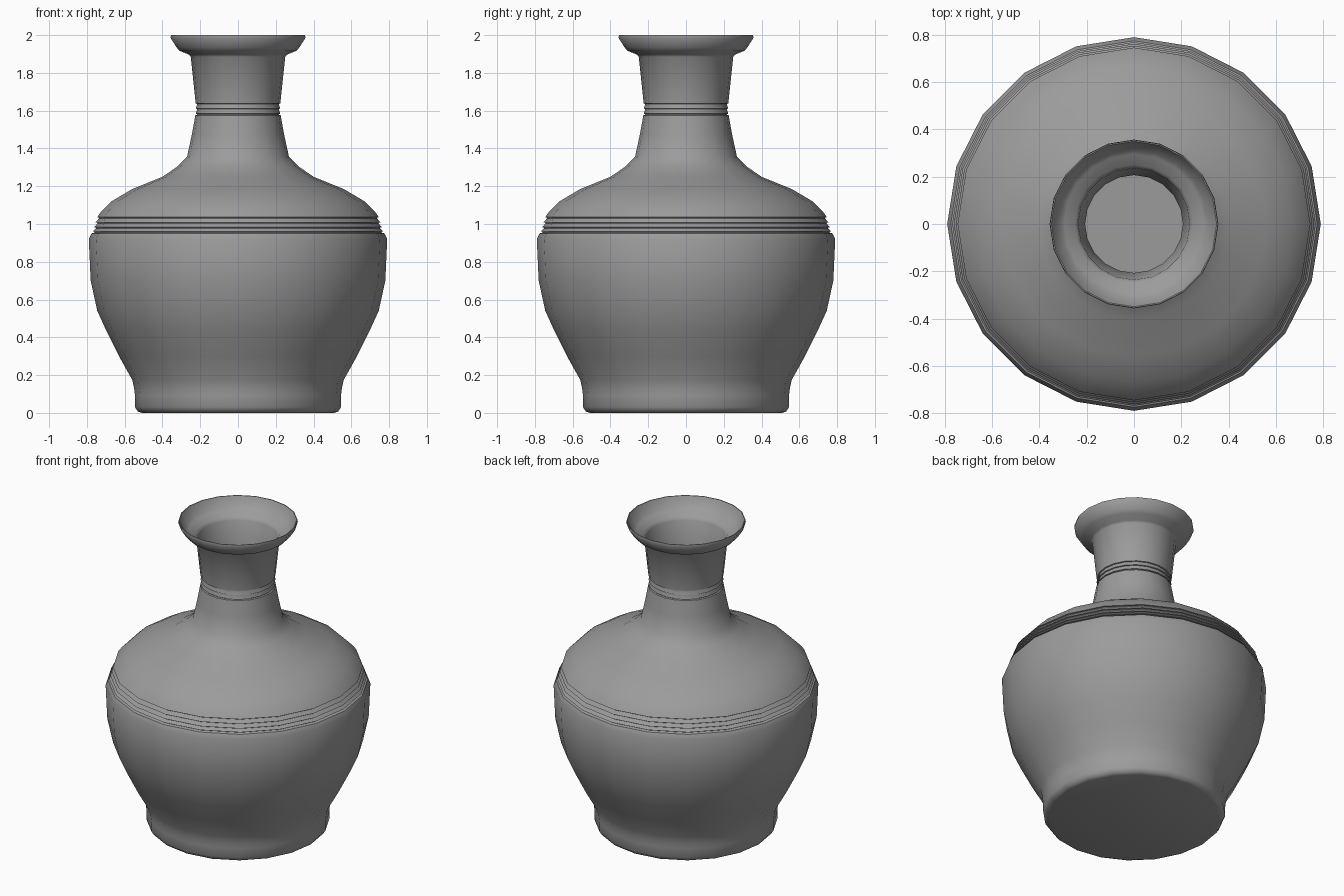
import bpy, bmesh, math

SIDES = 20

# Outer silhouette (radius, height), foot to lip
outer = [(0.51, 0.0), (0.53, 0.007), (0.545, 0.03), (0.545, 0.09), (0.55, 0.13),
         (0.56, 0.175), (0.63, 0.30), (0.695, 0.43), (0.745, 0.54), (0.78, 0.70),
         (0.79, 0.92), (0.775, 0.95)]
# Stepped bands around the shoulder
for r, z in [(0.769, 0.955), (0.762, 0.977), (0.754, 1.003), (0.746, 1.030)]:
    outer += [(r - 0.010, z), (r - 0.010, z + 0.004), (r, z + 0.006)]
# Shoulder and neck
outer += [(0.725, 1.065), (0.67, 1.12), (0.56, 1.185), (0.40, 1.25),
          (0.32, 1.305), (0.27, 1.355), (0.245, 1.47), (0.226, 1.575)]
# Narrow bands around the neck
for z in (1.578, 1.605, 1.632):
    outer += [(0.217, z), (0.217, z + 0.004), (0.224, z + 0.006)]
outer += [(0.25, 1.885), (0.26, 1.897), (0.31, 1.917), (0.325, 1.935), (0.357, 1.985), (0.355, 2.0)]

# Inner wall, lip down to the floor
inner = [(0.35, 2.0), (0.338, 1.975), (0.312, 1.94), (0.295, 1.927), (0.25, 1.91),
         (0.236, 1.89), (0.207, 1.64), (0.207, 1.575), (0.232, 1.47), (0.257, 1.35),
         (0.31, 1.295), (0.39, 1.237), (0.55, 1.17), (0.65, 1.11), (0.725, 1.03),
         (0.775, 0.915), (0.765, 0.70), (0.73, 0.545), (0.615, 0.30), (0.54, 0.175),
         (0.53, 0.09), (0.52, 0.015)]


def lathe(name, profile):
    """Spin a profile around z and cap both ends."""
    bm = bmesh.new()
    rings = []
    for r, z in profile:
        rings.append([bm.verts.new((r * math.cos(2 * math.pi * i / SIDES),
                                    r * math.sin(2 * math.pi * i / SIDES), z))
                      for i in range(SIDES)])
    for a, b in zip(rings, rings[1:]):
        for i in range(SIDES):
            j = (i + 1) % SIDES
            bm.faces.new((a[i], a[j], b[j], b[i]))
    bm.faces.new(rings[0][::-1])
    bm.faces.new(rings[-1])
    mesh = bpy.data.meshes.new(name)
    bm.to_mesh(mesh)
    bm.free()
    ob = bpy.data.objects.new(name, mesh)
    bpy.context.collection.objects.link(ob)
    bpy.context.view_layer.objects.active = ob
    ob.select_set(True)
    bpy.ops.object.shade_smooth_by_angle(angle=math.radians(40))
    return ob


vase = lathe("vase", outer + inner)

# Dark grey clay
clay = bpy.data.materials.new("dark_grey_clay")
clay.diffuse_color = (0.33, 0.33, 0.33, 1.0)
vase.data.materials.append(clay)
